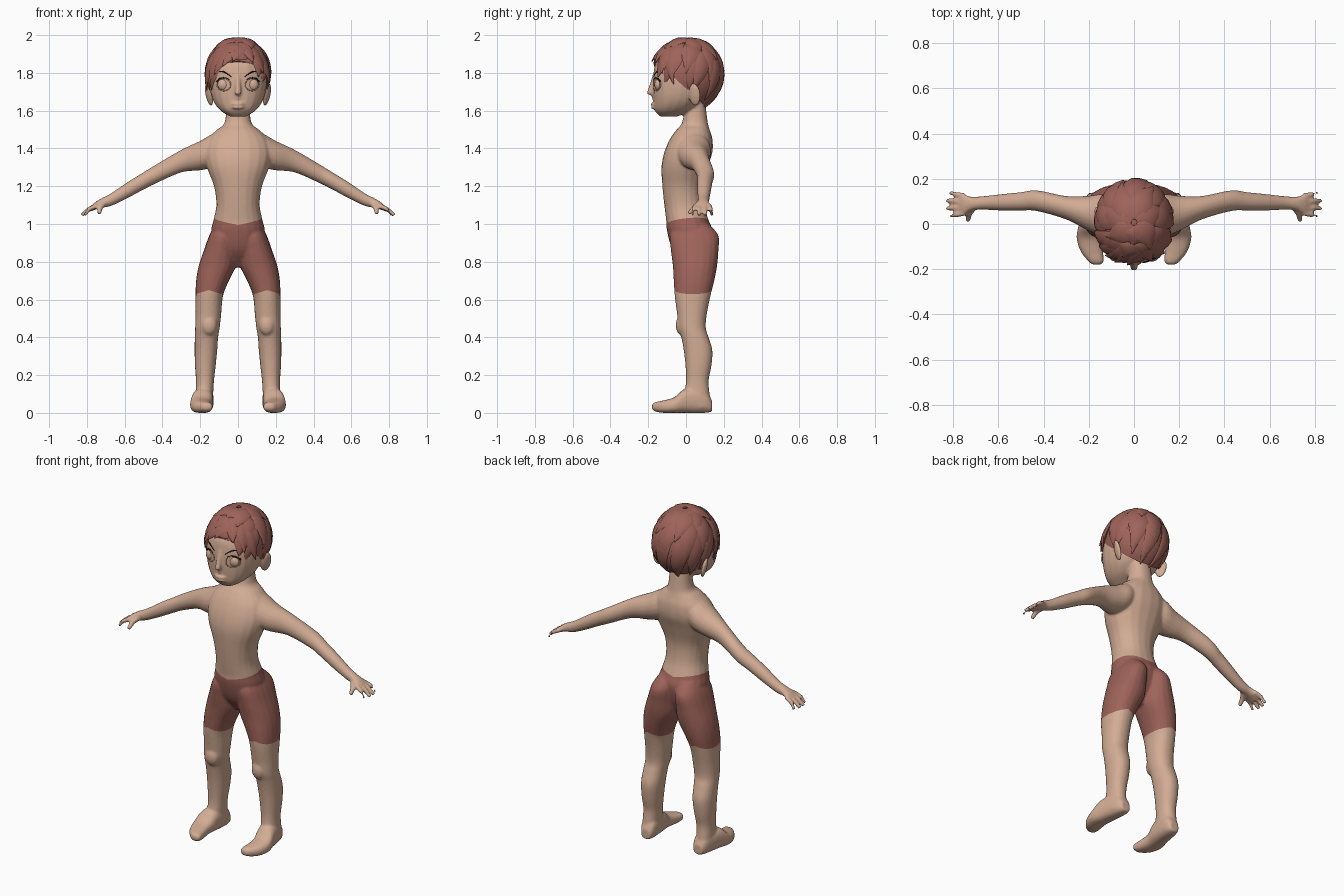
import bpy, bmesh, math, random
from mathutils import Vector, Matrix
from mathutils.bvhtree import BVHTree

random.seed(4)
if "Cube" in bpy.data.objects:
    bpy.data.objects.remove(bpy.data.objects["Cube"], do_unlink=True)


def material(name, rgb):
    m = bpy.data.materials.new(name)
    m.use_nodes = True
    m.diffuse_color = (*rgb, 1)
    m.node_tree.nodes["Principled BSDF"].inputs["Base Color"].default_value = (*rgb, 1)
    return m


SKIN = material("skin", (0.65, 0.415, 0.30))
AUBURN = material("auburn", (0.34, 0.125, 0.10))
BLACK = material("black", (0.01, 0.01, 0.01))


def spline(rows, k=4):
    """Catmull-Rom interpolation of equal-length tuples."""
    pad = [rows[0], *rows, rows[-1]]
    out = []
    for i in range(len(rows) - 1):
        for j in range(k):
            t = j / k
            out.append(tuple(
                0.5 * (2 * b + (c - a) * t + (2 * a - 5 * b + 4 * c - d) * t * t
                       + (3 * b - a - 3 * c + d) * t ** 3)
                for a, b, c, d in zip(*pad[i:i + 4])))
    return out + [rows[-1]]


def loft(bm, rings, n=20, p=2.0):
    """Skin (centre, u, v) super-ellipse rings and cap both ends."""
    def power(x):
        return math.copysign(abs(x) ** (2 / p), x)
    loops = []
    for c, u, v in rings:
        angles = [math.tau * i / n for i in range(n)]
        loops.append([bm.verts.new(Vector(c) + Vector(u) * power(math.cos(a))
                                   + Vector(v) * power(math.sin(a))) for a in angles])
    for a, b in zip(loops, loops[1:]):
        for i in range(n):
            bm.faces.new((a[i], a[(i + 1) % n], b[(i + 1) % n], b[i]))
    bm.faces.new(loops[0])
    bm.faces.new(loops[-1])


def stack(bm, rows, s=1, p=2.2):
    """Horizontal slices: height, centre x, half width, front y, back y."""
    loft(bm, [((s * x, (f + b) / 2, z), (w, 0, 0), (0, (b - f) / 2, 0))
              for z, x, w, f, b in spline(rows)], p=p)


def tube(bm, pts, radii, n=10):
    pts = [Vector(q) for q in pts]
    rings = []
    for i, (q, r) in enumerate(zip(pts, radii)):
        d = (pts[min(i + 1, len(pts) - 1)] - pts[max(i - 1, 0)]).normalized()
        u = d.orthogonal().normalized()
        rings.append((q, u * r, d.cross(u) * r))
    loft(bm, rings, n)


def ball(bm, c, r, rot=Matrix.Identity(4)):
    m = Matrix.Translation(c) @ rot @ Matrix.Diagonal((*r, 1))
    bmesh.ops.create_uvsphere(bm, u_segments=24, v_segments=16, radius=1, matrix=m)


def finish(name, bm, *mats):
    bmesh.ops.recalc_face_normals(bm, faces=bm.faces[:])
    me = bpy.data.meshes.new(name)
    for m in mats:
        me.materials.append(m)
    bm.to_mesh(me)
    bm.free()
    me.shade_smooth()
    ob = bpy.data.objects.new(name, me)
    bpy.context.collection.objects.link(ob)
    return ob


# Torso and neck
bm = bmesh.new()
stack(bm, [(.77, 0, .045, .0, .07), (.86, 0, .12, -.07, .12), (.96, 0, .142, -.10, .14),
           (1.02, 0, .13, -.105, .12), (1.1, 0, .115, -.115, .095), (1.2, 0, .127, -.125, .09),
           (1.3, 0, .165, -.13, .115), (1.38, 0, .18, -.115, .14), (1.45, 0, .16, -.085, .14),
           (1.5, 0, .11, -.05, .125), (1.54, 0, .07, -.02, .115), (1.66, 0, .06, 0, .10)])

# Head, nose and lips
stack(bm, [(1.568, 0, .04, -.135, -.05), (1.60, 0, .092, -.165, .03), (1.65, 0, .13, -.172, .09),
           (1.72, 0, .15, -.175, .13), (1.80, 0, .153, -.172, .15), (1.86, 0, .135, -.155, .14),
           (1.92, 0, .09, -.095, .10), (1.94, 0, .04, -.05, .05)], p=2.3)
tube(bm, [(0, -.165, 1.79), (0, -.178, 1.74), (0, -.192, 1.69), (0, -.17, 1.67)],
     [.012, .014, .017, .015])
for z in (1.636, 1.617):
    ball(bm, (0, -.167, z), (.036, .021, .008))

for s in (-1, 1):
    # Ears
    ball(bm, (s * .154, .045, 1.685), (.014, .034, .062),
         Matrix.Rotation(s * -.4, 4, 'Z') @ Matrix.Rotation(s * .22, 4, 'Y'))
    # Legs, knees and feet
    stack(bm, [(1.0, .065, .055, -.05, .12), (.94, .078, .074, -.085, .172),
               (.86, .093, .088, -.08, .172), (.78, .109, .099, -.07, .165),
               (.70, .135, .087, -.065, .15), (.62, .152, .073, -.06, .13),
               (.52, .157, .068, -.047, .11), (.45, .162, .065, -.04, .105),
               (.40, .167, .062, -.025, .12), (.33, .170, .06, -.012, .14),
               (.25, .173, .055, -.003, .135), (.17, .175, .048, 0, .12),
               (.10, .178, .047, -.01, .125), (.03, .180, .048, -.02, .13)], s)
    ball(bm, (s * .153, -.022, .465), (.042, .032, .055))
    foot = [(.138, .172, .028, .035, .028), (.10, .175, .046, .06, .06), (0, .188, .056, .065, .065),
            (-.06, .198, .056, .042, .042), (-.12, .187, .05, .033, .033),
            (-.165, .168, .034, .032, .024), (-.18, .165, .018, .032, .012)]
    loft(bm, [((s * x, y, z), (w, 0, 0), (0, 0, h)) for y, x, w, z, h in spline(foot)], p=2.5)
    # Arms and palms
    arm = [(.05, .035, .07, 1.42, .085), (.13, .04, .092, 1.39, .09), (.20, .047, .078, 1.362, .078),
           (.30, .072, .052, 1.333, .06), (.43, .103, .046, 1.267, .05), (.50, .10, .041, 1.228, .046),
           (.58, .096, .037, 1.182, .043), (.67, .093, .03, 1.13, .034), (.72, .09, .031, 1.112, .026),
           (.755, .086, .046, 1.096, .02), (.78, .086, .042, 1.08, .014)]
    loft(bm, [((s * x, y, z), (0, w, 0), (0, 0, h)) for x, y, w, z, h in spline(arm)])
    # Fingers and thumb
    for i in range(4):
        y = .047 + i * .026
        reach = (.812, .827, .827, .812)[i]
        tube(bm, [(s * .75, y, 1.097), (s * .79, y + (i - 1.5) * .004, 1.078),
                  (s * reach, y + (i - 1.5) * .009, 1.046)], [.0125, .0125, .0105])
    tube(bm, [(s * .71, .08, 1.11), (s * .73, .045, 1.085), (s * .735, .014, 1.055)],
         [.019, .0145, .0115])

# Fuse the parts into one soft skin
body = finish("body", bm, SKIN, AUBURN)
fuse = body.modifiers.new("fuse", 'REMESH')
fuse.mode = 'VOXEL'
fuse.voxel_size = .0065
soften = body.modifiers.new("soften", 'SMOOTH')
soften.factor = .5
soften.iterations = 6
fused = bpy.data.meshes.new_from_object(body.evaluated_get(bpy.context.evaluated_depsgraph_get()))
body.modifiers.clear()

# Shorts: cut the waist and hem lines, then colour between them
bm = bmesh.new()
bm.from_mesh(fused)
cuts = [(0, 1.005, (.2, -.2), .1)] + [(s * .155, .65, (.3, -.3), 0) for s in (-1, 1)]
for x, z, slopes, tilt in cuts:
    for k in slopes:
        bmesh.ops.bisect_plane(bm, geom=bm.verts[:] + bm.edges[:] + bm.faces[:],
                               plane_co=(x, 0, z), plane_no=Vector((-k, -tilt, 1)).normalized())
for f in bm.faces:
    x, y, z = f.calc_center_median()
    waist = 1.005 + .2 * abs(x) + .1 * y
    hem = .65 - .3 * abs(abs(x) - .155)
    f.material_index = int(abs(x) < .4 and hem < z < waist)
    f.smooth = True
surface = BVHTree.FromBMesh(bm)
bm.to_mesh(body.data)
bm.free()
bpy.data.meshes.remove(fused)


def on_face(x, z, out=0.0):
    hit = surface.ray_cast(Vector((x, -1, z)), Vector((0, 1, 0)))[0]
    return Vector((x, (hit.y if hit else -.15) - out, z))


# Eyes, lids, lashes and brows
for s, side in ((-1, "right"), (1, "left")):
    eye = Vector((s * .075, 0, 1.738))
    bm = bmesh.new()
    ball(bm, on_face(eye.x, eye.z, -.012), (.033, .02, .031))
    rim = [on_face(eye.x + .036 * math.cos(a), eye.z + .033 * math.sin(a))
           for a in (math.tau * i / 24 for i in range(25))]
    tube(bm, rim, [.003] * 25, 6)
    finish(side + "_eye", bm, SKIN)
    bm = bmesh.new()
    lash = [on_face(eye.x + s * .04 * math.cos(a), eye.z + .036 * math.sin(a), .002)
            for a in (math.radians(25 + 11 * i) for i in range(11))]
    tube(bm, lash, [.0055 - .0004 * i for i in range(11)], 6)
    brow = [on_face(s * (.035 + .08 * t), 1.778 + .03 * math.sin(t * 2.2))
            for t in (i / 8 for i in range(9))]
    tube(bm, brow, [.0015 + .0025 * math.sin(math.pi * i / 8) for i in range(9)], 6)
    finish(side + "_lash_and_brow", bm, BLACK)

# Hair cap, trimmed along a sloping hairline
CENTRE, SIZE = Vector((0, .008, 1.79)), Vector((.164, .183, .187))
bm = bmesh.new()
ball(bm, CENTRE, SIZE)
bmesh.ops.bisect_plane(bm, geom=bm.verts[:] + bm.edges[:] + bm.faces[:],
                       plane_co=(0, -.16, 1.862), plane_no=Vector((0, .9, 1)).normalized(),
                       clear_inner=True)
bmesh.ops.holes_fill(bm, edges=[e for e in bm.edges if e.is_boundary])


def lock(az0, el0, az1, el1, width, lift):
    """One tapered lock lying along the cap, its tip lifting off."""
    def point(t):
        az, el = (math.radians(a + (b - a) * t) for a, b in ((az0, az1), (el0, el1)))
        d = Vector((math.cos(az) * math.cos(el), math.sin(az) * math.cos(el), math.sin(el)))
        return CENTRE + d * SIZE * (1 + lift * t * t), d
    rings = []
    for i in range(9):
        t = i / 8
        c, normal = point(t)
        along = (point(t + .02)[0] - point(t - .02)[0]).normalized()
        w = width * max(.03, math.sin(math.pi * (.12 + .88 * t) ** .8))
        rings.append((c, along.cross(normal) * w, normal * (.003 + .22 * w)))
    loft(bm, rings, 8)


def hairline(az):
    k = math.sin(math.radians(az))
    return -22 + (46 * k ** 4 if k < 0 else -38 * k)


# Rows of locks from the crown down to the hairline
for count, top, share, width in ((7, 86, .45, .055), (9, 62, .75, .052), (13, 40, 1.0, .046)):
    for i in range(count):
        az = -180 + 360 * i / count + random.uniform(-8, 8)
        end = az - 18 + random.uniform(-10, 10)
        low = 84 + (hairline(end) - 84) * share + random.uniform(-5, 4)
        lock(az, top, end, low, width, random.uniform(.02, .10))
# Swept fringe, temple locks and a crown tuft
for start, end, low in ((-70, -100, 20), (-88, -118, 12), (-102, -134, 0), (-118, -150, -14),
                        (-140, -170, -24), (-72, -62, 18), (-58, -42, 2), (-42, -22, -14)):
    lock(start, 62, end, low, .042, .11)
for start, end in ((60, -100), (20, -60), (100, -140)):
    lock(start, 72, end, 66, .034, .06)
hair = finish("hair", bm, AUBURN)
bpy.ops.object.select_all(action='DESELECT')
hair.select_set(True)
bpy.context.view_layer.objects.active = hair
bpy.ops.object.shade_smooth_by_angle(angle=math.radians(45))
